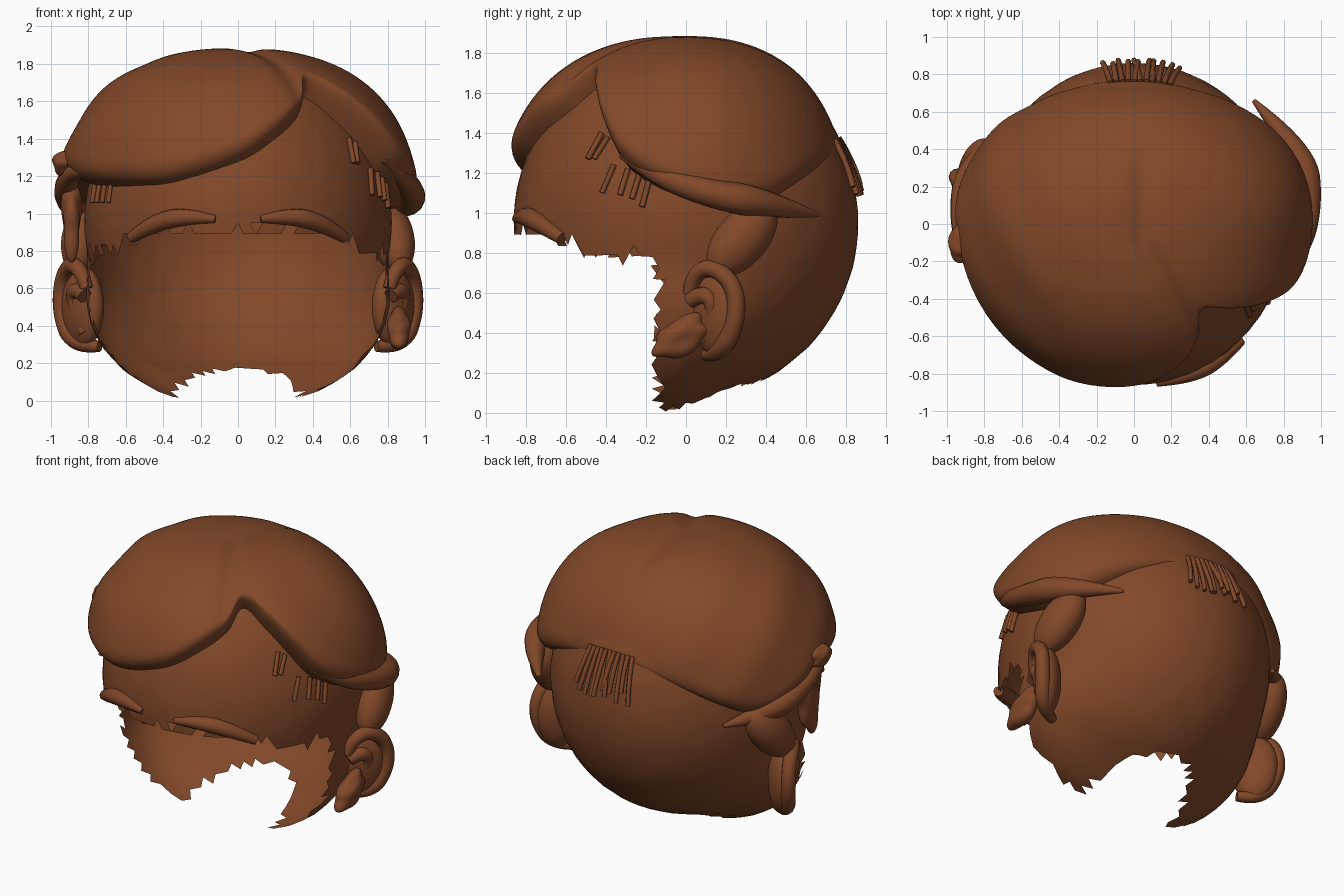
import bpy, bmesh, math, random
from mathutils import Vector, Matrix

if "Cube" in bpy.data.objects:
    bpy.data.objects.remove(bpy.data.objects["Cube"])
random.seed(4)
C = Vector((0, 0, 0.95))
brown = bpy.data.materials.new("brown")
brown.diffuse_color = (0.22, 0.065, 0.022, 1)
brown.use_nodes = True
brown.node_tree.nodes["Principled BSDF"].inputs["Base Color"].default_value = brown.diffuse_color


def smooth(a, b, v):
    t = min(1, max(0, (v - a) / (b - a)))
    return t * t * (3 - 2 * t)


def radius(d, rx, ry, rz, n):
    # round in plan, squarer (exponent n) in elevation
    plan = math.hypot(d.x / rx, d.y / ry)
    return (plan**n + abs(d.z / rz)**n)**(-1 / n)


def skull_r(d):
    return radius(d, 0.82, 0.86, 0.88, 2)


def on_skull(p, lift=0.0):
    d = (Vector(p) - C).normalized()
    return C + d * (skull_r(d) + lift)


def finish(bm, name, angle=40):
    me = bpy.data.meshes.new(name)
    bm.to_mesh(me)
    bm.free()
    ob = bpy.data.objects.new(name, me)
    bpy.context.collection.objects.link(ob)
    me.materials.append(brown)
    bpy.ops.object.select_all(action='DESELECT')
    ob.select_set(True)
    bpy.context.view_layer.objects.active = ob
    bpy.ops.object.shade_smooth_by_angle(angle=math.radians(angle))
    return ob


def tube(name, pts, radii, bevel=3):
    cu = bpy.data.curves.new(name, 'CURVE')
    cu.dimensions = '3D'
    cu.bevel_depth = 1
    cu.bevel_resolution = bevel
    cu.use_fill_caps = True
    cu.resolution_u = 8
    sp = cu.splines.new('NURBS')
    sp.points.add(len(pts) - 1)
    for q, p, r in zip(sp.points, pts, radii):
        q.co = (*p, 1)
        q.radius = r
    sp.order_u = min(3, len(pts))
    sp.use_endpoint_u = True
    cu.materials.append(brown)
    ob = bpy.data.objects.new(name, cu)
    bpy.context.collection.objects.link(ob)
    return ob


def blob(name, loc, size, rot_x=0, rot_z=0, rough=0.0):
    bm = bmesh.new()
    bmesh.ops.create_icosphere(bm, subdivisions=4, radius=1)
    M = (Matrix.Translation(loc) @ Matrix.Rotation(rot_z, 4, 'Z')
         @ Matrix.Rotation(rot_x, 4, 'X') @ Matrix.Diagonal((*size, 1)))
    for v in bm.verts:
        c = v.co
        v.co = c * (1 + rough * math.sin(5 * c.z + 2 * c.y) * math.cos(3 * c.y))
    bm.transform(M)
    return finish(bm, name)


# Skull shell: open face, open neck, torn edges
bm = bmesh.new()
bmesh.ops.create_icosphere(bm, subdivisions=5, radius=1)
for v in bm.verts:
    d = v.co.normalized()
    v.co = C + d * skull_r(d) * random.uniform(0.998, 1.003)
    v.co.x *= 1 + 0.29 * smooth(0.8, 0.2, v.co.z) * smooth(0.65, 0, v.co.y)
    drop = smooth(0.5, 0.1, v.co.z) * smooth(0.25, -0.15, v.co.y)
    v.co.z -= 0.11 * drop
gone = []
for f in bm.faces:
    p = f.calc_center_median()
    brow = 0.79 + 0.12 * smooth(0.4, 0.75, -p.y) + random.uniform(-0.03, 0.03)
    face_open = p.y < -0.13 + random.uniform(-0.02, 0.02) and p.z < brow
    neck_open = p.z < 0.5 and (p.x / 0.34)**2 + ((p.y + 0.15) / 0.55)**2 < 1
    if face_open or neck_open:
        gone.append(f)
bmesh.ops.delete(bm, geom=gone, context='FACES')
finish(bm, "skull", 20)

# Hair cap: swept from the crown down to an edge loop, tucked into the skull
edge = [(.33, -.42, 1.62), (.33, -.6, 1.54), (.2, -.77, 1.42), (0, -.86, 1.3),
        (-.35, -.8, 1.18), (-.65, -.65, 1.17), (-.87, -.4, 1.18), (-.96, -.1, 1.2),
        (-.96, .12, 1.1), (-.88, .42, 1.02), (-.65, .62, 1.13), (-.3, .75, 1.28),
        (0, .78, 1.34), (.3, .75, 1.3), (.6, .65, 1.2), (.82, .45, 1.07),
        (.95, .25, 1.03), (.97, .08, 1.07), (.93, -.15, 1.15), (.84, -.32, 1.26),
        (.7, -.4, 1.42), (.5, -.42, 1.55)]
edge = [Vector(p) for p in edge]
SEG, ROWS = 6, 48


def spline(i, t):
    a, b, c, d = (edge[(i + k) % len(edge)] for k in (-1, 0, 1, 2))
    return 0.5 * (2 * b + (c - a) * t + (2 * a - 5 * b + 4 * c - d) * t * t
                  + (3 * b - a - 3 * c + d) * t**3)


def hair_point(e, t):
    d = Vector((0, 0, 1)).slerp((e - C).normalized(), t)
    env = radius(d, 0.98, 0.935 if d.y < 0 else 0.81, 0.935, 2.38)
    part = 0.05 - 0.55 * min(0, d.y + 0.1)
    groove = math.exp(-((d.x - part) / 0.07)**2) * smooth(0.6, 0.2, d.y)
    env *= 1 - 0.025 * groove
    env *= 1 + 0.006 * math.sin(9 * d.y + 8 * d.x + 10 * d.z) * smooth(0.3, 0.6, abs(d.x))
    env = max(env, skull_r(d) * 1.015)
    k = max(0, (t - 0.89) / 0.11)
    w = math.sqrt(max(0, 1 - k**3))
    return C + d * (env * w + skull_r(d) * 0.98 * (1 - w))


bm = bmesh.new()
top = bm.verts.new(hair_point(edge[0], 0))
cols = []
for i in range(len(edge)):
    for s in range(SEG):
        e = spline(i, s / SEG)
        cols.append([bm.verts.new(hair_point(e, 1 - (1 - r / ROWS)**1.3))
                     for r in range(1, ROWS + 1)])
for a, b in zip(cols, cols[1:] + cols[:1]):
    bm.faces.new((top, b[0], a[0]))
    for r in range(ROWS - 1):
        bm.faces.new((a[r], b[r], b[r + 1], a[r + 1]))
bmesh.ops.recalc_face_normals(bm, faces=bm.faces)
finish(bm, "hair_cap", 60)

# Rolled hair edges above the ears
tube("hair_roll_right", [(.78, -.32, 1.29), (.89, -.15, 1.19), (.94, .1, 1.1), (.9, .38, 1.05), (.64, .66, .99)],
     [.02, .055, .07, .085, .012], 5)
tube("hair_roll_left", [(-.8, -.36, 1.22), (-.88, -.2, 1.24), (-.93, .05, 1.13), (-.87, .32, 1.03), (-.66, .54, .96)],
     [.02, .05, .065, .085, .012], 5)

# Locks behind the ears, torn lock at the left temple
for s, n in ((1, "right"), (-1, "left")):
    blob("ear_lock_" + n, (s * .83, .28, .87), (.11, .13, .23), math.radians(-42), s * math.radians(15))
blob("temple_lock_left", (-.89, -.03, .99), (.05, .09, .22), math.radians(-12), 0, .18)
blob("temple_curl_left", (-.93, -.1, 1.27), (.06, .1, .07), 0, 0, .1)

# Ears and brows, mirrored
for s, n in ((1, "right"), (-1, "left")):
    blob("ear_" + n, (s * .83, .16, .5), (.085, .15, .22), 0, -s * math.radians(38))
    helix = [(.81, .02, .6), (.83, .03, .68), (.89, .12, .74), (.94, .24, .65), (.95, .26, .47), (.88, .17, .29), (.74, .1, .29)]
    tube("ear_rim_" + n, [(s * x, y, z) for x, y, z in helix], [.035, .04, .045, .045, .045, .05, .03], 4)
    fold = [(.82, .02, .56), (.87, .09, .61), (.89, .15, .52), (.82, .09, .36)]
    tube("ear_fold_" + n, [(s * x, y, z) for x, y, z in fold], [.04, .045, .035, .03], 4)
    brow = [(.57, -.62, .87), (.45, -.73, .95), (.28, -.81, .99), (.12, -.85, .97)]
    tube("brow_" + n, [(s * x, y, z) for x, y, z in brow], [.03, .05, .05, .02], 4)
blob("ear_lobe_right", (.86, -.03, .38), (.06, .15, .09), math.radians(35), 0, .12)

# Loose strands: nape, right temple, left temple
for i in range(11):
    x = -.13 + i * .033
    a = hair_point(Vector((x, .78, 1.34)), .96)
    b = on_skull((x * 1.05 + random.uniform(-.04, .04), .84, 1.1 + random.uniform(-.02, .06)), .03)
    tube("nape_strand", [a, (a + b) / 2 + Vector((0, .02, 0)), b], [.015] * 3, 1)
for y0, z0, y1, z1 in ((-.42, 1.4, -.49, 1.27), (-.39, 1.38, -.46, 1.27), (-.36, 1.24, -.42, 1.1),
                       (-.29, 1.22, -.33, 1.09), (-.23, 1.2, -.27, 1.07), (-.18, 1.18, -.22, 1.03)):
    ends = [(.82 * math.sqrt(1 - (y / .86)**2 - ((z - .95) / .88)**2) + .015, y, z)
            for y, z in ((y0, z0), (y1, z1))]
    tube("temple_strand_right", ends, [.015] * 2, 1)
for i in range(4):
    x = -.79 + i * .03
    tube("temple_strand_left", [on_skull((x, -.3 - i * .06, 1.22), .02), on_skull((x, -.31 - i * .06, 1.06), .02)],
         [.013] * 2, 1)
